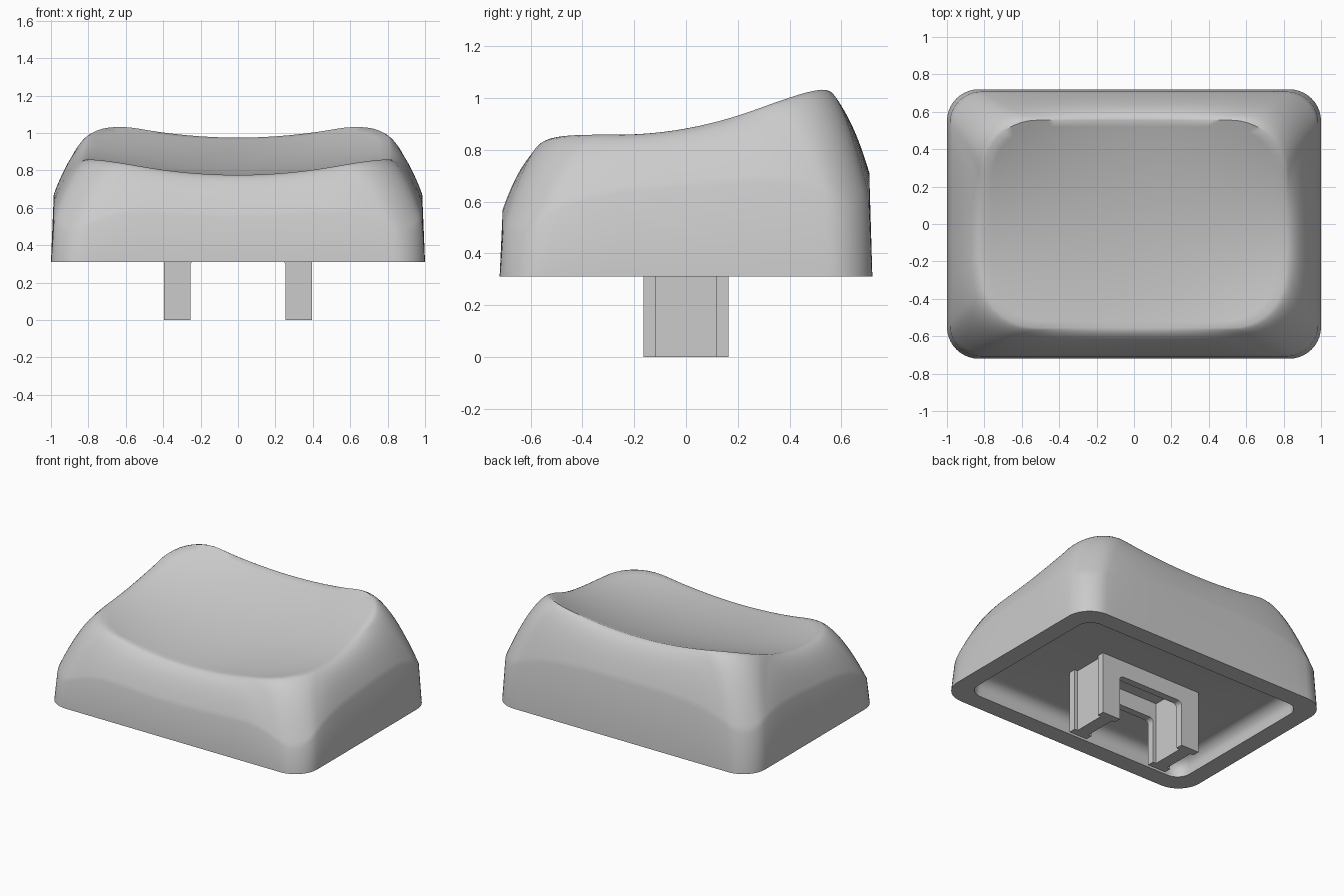
import bpy
import bmesh
from math import sin, cos, pi

cube = bpy.data.objects.get("Cube")
if cube:
    bpy.data.objects.remove(cube)

grey = bpy.data.materials.new("plain_grey")
grey.use_nodes = True
color = (0.6, 0.6, 0.6, 1)
grey.diffuse_color = color
grey.node_tree.nodes["Principled BSDF"].inputs["Base Color"].default_value = color


def finish(name, bm, smooth=False):
    bmesh.ops.recalc_face_normals(bm, faces=bm.faces)
    mesh = bpy.data.meshes.new(name)
    bm.to_mesh(mesh)
    bm.free()
    mesh.materials.append(grey)
    obj = bpy.data.objects.new(name, mesh)
    bpy.context.collection.objects.link(obj)
    if smooth:
        bpy.ops.object.select_all(action="DESELECT")
        obj.select_set(True)
        bpy.context.view_layer.objects.active = obj
        bpy.ops.object.shade_smooth_by_angle(angle=pi / 4)
    return obj


def rounded_rect(a, b, r, arc=10, side=20):
    """Evenly matched points around a rounded rectangle of half size a, b."""
    corners = []
    for k, (sx, sy) in enumerate([(1, 1), (-1, 1), (-1, -1), (1, -1)]):
        for i in range(arc + 1):
            t = (k + i / arc) * pi / 2
            corners.append((sx * (a - r) + r * cos(t), sy * (b - r) + r * sin(t)))
    pts = []
    for i, p in enumerate(corners):
        pts.append(p)
        if i % (arc + 1) == arc:
            q = corners[(i + 1) % len(corners)]
            for j in range(1, side):
                f = j / side
                pts.append((p[0] + (q[0] - p[0]) * f, p[1] + (q[1] - p[1]) * f))
    return pts


def flat(a, b, r, z):
    return [(x, y, z) for x, y in rounded_rect(a, b, r)]


def dish_height(x, y):
    middle = 0.82 + 0.18 * y + 0.18 * y * y
    return middle + (0.055 + 0.14 * y * y) * (x / 0.76) ** 2


def cornerness(x, y):
    return (x * y / 0.72) ** 4


def skirt_height(x, y):
    middle = max(0, 1 - x * x / 0.36)
    return 0.655 + 0.08 * y - 0.05 * middle * (y < 0) - 0.24 * cornerness(x, y)


# Cap: rings run from the cavity ceiling, round the lower rim, to the dish
A, B = 1.0, 0.72
CEILING = 0.435
FILLET = 0.08
WALL = 0.125
rings = []
for i in range(7):
    t = i / 6 * pi / 2
    inset = WALL + FILLET * (1 - sin(t))
    rings.append(flat(A - inset, B - inset, 0.1, CEILING - FILLET * (1 - cos(t))))
rings.append(flat(A - WALL, B - WALL, 0.1, 0.31))
rings.append(flat(A, B, 0.17, 0.31))

shoulder = rounded_rect(A - 0.015, B - 0.012, 0.17)
rim = rounded_rect(0.81, 0.555, 0.29)
STEPS = 14
for i in range(STEPS + 1):
    u = i / STEPS
    ring = []
    for (sx, sy), (rx, ry) in zip(shoulder, rim):
        rise = 1 - (1 - u) ** (1.95 - 0.7 * cornerness(sx, sy))
        low, high = skirt_height(sx, sy), dish_height(rx, ry)
        ring.append((sx + (rx - sx) * u, sy + (ry - sy) * u, low + (high - low) * rise))
    rings.append(ring)
for i in range(1, 16):
    k = 1 - i / 16
    rings.append([(x * k, y * k, dish_height(x * k, y * k)) for x, y in rim])

bm = bmesh.new()
loops = [[bm.verts.new(p) for p in ring] for ring in rings]
n = len(rim)
for lower, upper in zip(loops, loops[1:]):
    for i in range(n):
        j = (i + 1) % n
        bm.faces.new((lower[i], lower[j], upper[j], upper[i]))
bm.faces.new(loops[0])
bm.faces.new(loops[-1])
finish("key_cap", bm, smooth=True)


def prism(name, profile, offset):
    """Extrude a closed 3D profile along an offset vector."""
    bm = bmesh.new()
    face = bm.faces.new([bm.verts.new(p) for p in profile])
    out = bmesh.ops.extrude_face_region(bm, geom=[face])
    verts = [g for g in out["geom"] if isinstance(g, bmesh.types.BMVert)]
    bmesh.ops.translate(bm, vec=offset, verts=verts)
    return finish(name, bm)


# Legs: I-shaped section with a groove on the inner and outer face
TOP = CEILING + 0.005
for side, label in ((1, "left"), (-1, "right")):
    half = [(0.07, -0.165), (0.07, -0.115), (0.045, -0.115),
            (0.045, 0.115), (0.07, 0.115), (0.07, 0.165)]
    section = half + [(-x, -y) for x, y in half]
    prism(label + "_leg", [(side * 0.325 + x, y, 0) for x, y in section], (0, 0, TOP))

# Bridges: bars joining the legs, with rounded inner corners
R = 0.03
arch = [(0.26, TOP), (0.26, 0.29)]
for i in range(6):
    t = i / 5 * pi / 2
    arch.append((0.255 - R + R * cos(t), 0.29 + R * sin(t)))
arch += [(-x, z) for x, z in reversed(arch)]
for y, label in ((-0.165, "front"), (0.115, "back")):
    prism(label + "_bridge", [(x, y, z) for x, z in arch], (0, 0.05, 0))
